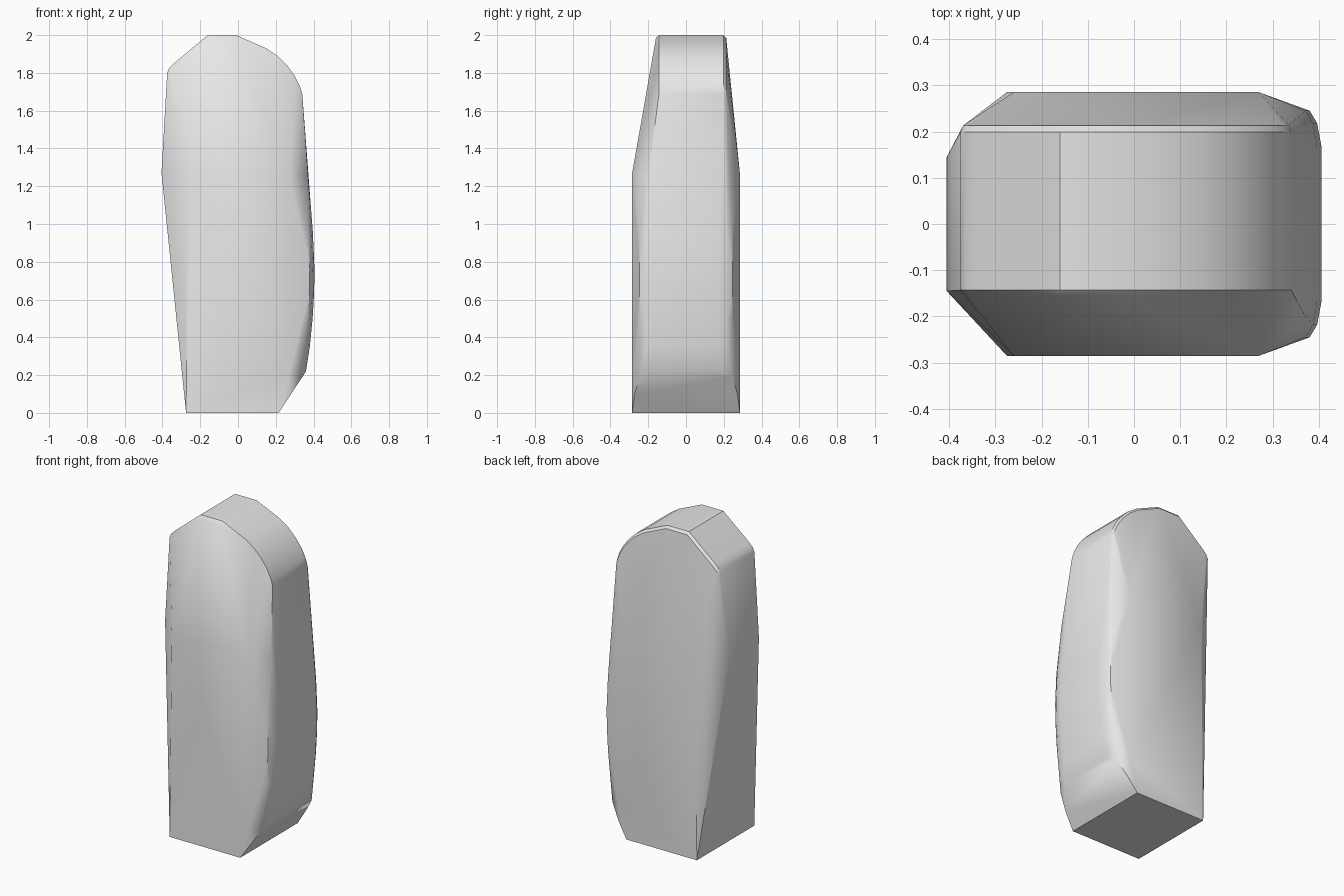
import bpy
import bmesh

old = bpy.data.objects.get("Cube")
if old:
    bpy.data.objects.remove(old, do_unlink=True)

# One plain grey material
grey = bpy.data.materials.new("plain_grey")
grey.use_nodes = True
grey.diffuse_color = (0.8, 0.8, 0.8, 1)
grey.node_tree.nodes["Principled BSDF"].inputs["Base Color"].default_value = (0.8, 0.8, 0.8, 1)

bm = bmesh.new()


def pair(x, y, z):
    """Add a point on the front and its mirror on the back."""
    for side in (-1, 1):
        bm.verts.new((x, side * y, z))


# Square foot
pair(-0.275, 0.285, 0)
pair(0.215, 0.285, 0)

# Edges of the flat front and back
pair(-0.26, 0.285, 1.27)
pair(0.27, 0.285, 1.27)
pair(0.27, 0.285, 0.2)

# Straight flank, widest at the shoulder
pair(-0.405, 0.145, 1.27)

# Rounded lower edge of the bulging flank
pair(0.281, 0.272, 0.1)
pair(0.34, 0.245, 0.19)
pair(0.36, 0.19, 0.22)

# Bulging flank: outermost x at each height, with rounded corners
for x, z in [(0.38, 0.35), (0.395, 0.5), (0.403, 0.64), (0.405, 0.76), (0.396, 0.96)]:
    pair(x, 0.17, z)
    pair(x - 0.009, 0.218, z)
    pair(x - 0.025, 0.245, z)
pair(0.371, 0.2, 1.25)

# Crown: straight across, with a narrow bevel along both rims
crown = [(-0.375, 1.8), (-0.365, 1.825), (-0.34, 1.85), (-0.16, 2.0),
         (-0.01, 2.0), (0.15, 1.93), (0.21, 1.89), (0.26, 1.84),
         (0.3, 1.785), (0.325, 1.735), (0.34, 1.69)]
for x, z in crown:
    bm.verts.new((x, -0.143, z))
    bm.verts.new((x, 0.199, z))
    bm.verts.new((x * 0.985, 0.213, z - 0.015))
for x in (-0.155, -0.015):
    bm.verts.new((x, -0.159, 1.985))

# Skin the guide points into one closed block
hull = bmesh.ops.convex_hull(bm, input=bm.verts[:])
spare = {g for g in hull["geom_interior"] + hull["geom_unused"]
         if isinstance(g, bmesh.types.BMVert)}
bmesh.ops.delete(bm, geom=list(spare), context="VERTS")
bmesh.ops.dissolve_limit(bm, angle_limit=0.01, verts=bm.verts[:], edges=bm.edges[:])
bmesh.ops.recalc_face_normals(bm, faces=bm.faces[:])

mesh = bpy.data.meshes.new("rounded_block")
bm.to_mesh(mesh)
bm.free()
mesh.materials.append(grey)
block = bpy.data.objects.new("rounded_block", mesh)
bpy.context.collection.objects.link(block)

# Soft shading on the bulge, crisp crown and foot edges
bpy.ops.object.select_all(action="DESELECT")
block.select_set(True)
bpy.context.view_layer.objects.active = block
bpy.ops.object.shade_smooth_by_angle(angle=0.55)
